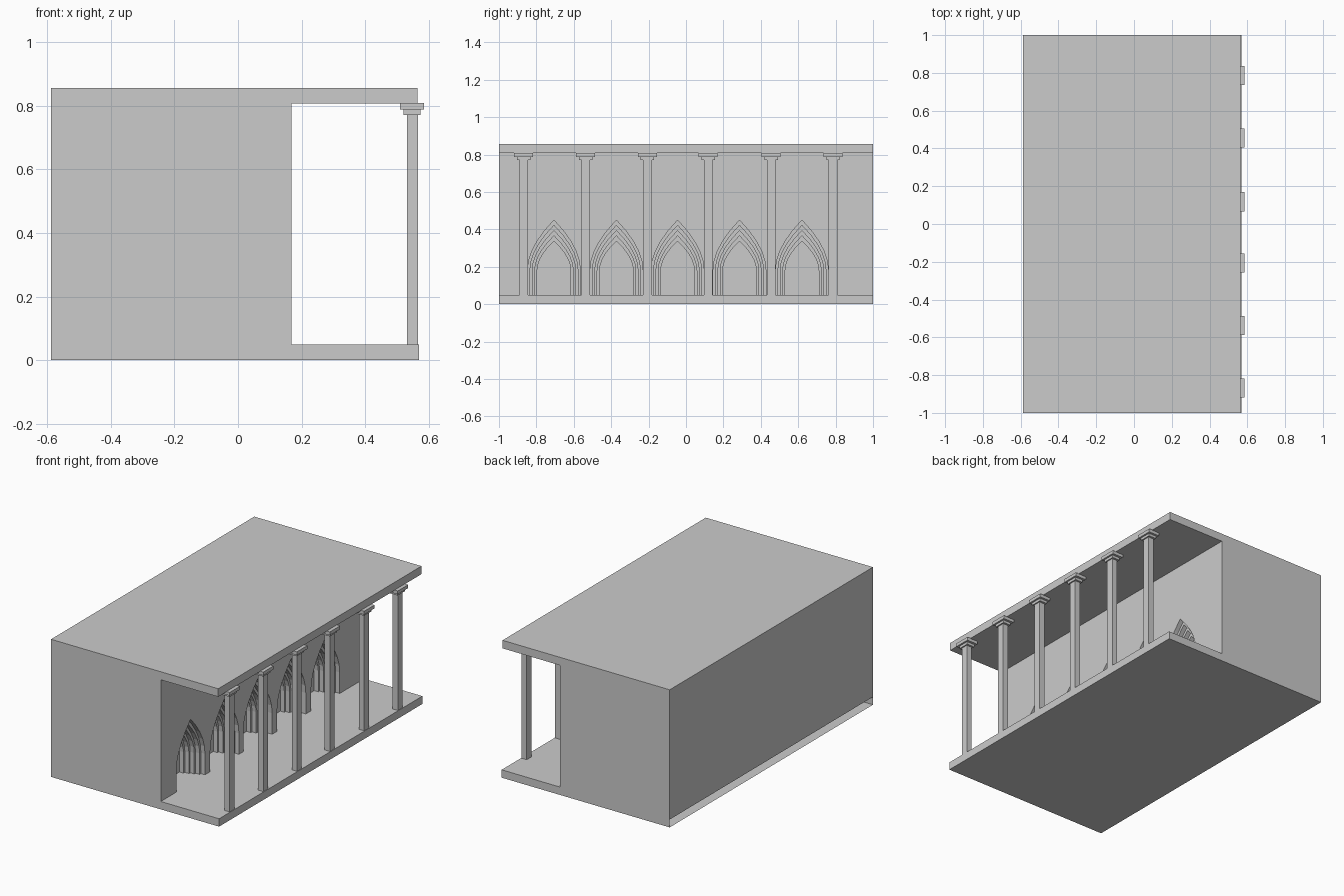
import bpy, bmesh

if "Cube" in bpy.data.objects:
    bpy.data.objects.remove(bpy.data.objects["Cube"])

COLUMN_Y = [-0.868, -0.537, -0.206, 0.118, 0.455, 0.786]
ARCH_Y = [-0.706, -0.372, -0.045, 0.286, 0.62]
FLOOR_Z, WALL_X = 0.049, 0.168


def finish(bm, name):
    bmesh.ops.recalc_face_normals(bm, faces=bm.faces)
    mesh = bpy.data.meshes.new(name)
    bm.to_mesh(mesh)
    bm.free()
    obj = bpy.data.objects.new(name, mesh)
    bpy.context.collection.objects.link(obj)
    return obj


def extrude(bm, points, offset):
    face = bm.faces.new([bm.verts.new(p) for p in points])
    out = bmesh.ops.extrude_face_region(bm, geom=[face], use_keep_orig=True)
    moved = [g for g in out["geom"] if isinstance(g, bmesh.types.BMVert)]
    bmesh.ops.translate(bm, verts=moved, vec=offset)


def add_box(bm, x0, x1, y0, y1, z0, z1):
    extrude(bm, [(x0, y0, z0), (x1, y0, z0), (x1, y0, z1), (x0, y0, z1)], (0, y1 - y0, 0))


def arch_outline(w, apex, spring=0.18, steps=5):
    """Pointed arch as (y, z) points, from lower right round to lower left."""
    ctrl = spring + (apex - spring) * 0.46
    half = [(w, FLOOR_Z)]
    for i in range(steps):
        t = i / steps
        half.append((w * (1 - t * t),
                     (1 - t) ** 2 * spring + 2 * t * (1 - t) * ctrl + t * t * apex))
    return half + [(0, apex)] + [(-y, z) for y, z in reversed(half)]


# Main block with overhanging roof
bm = bmesh.new()
profile = [(-0.588, FLOOR_Z), (WALL_X, FLOOR_Z), (WALL_X, 0.807),
           (0.564, 0.807), (0.564, 0.857), (-0.588, 0.857)]
extrude(bm, [(x, -1, z) for x, z in profile], (0, 2, 0))
block = finish(bm, "building_block")

# Stepped pointed niches, each step narrower and deeper
for i in range(5):
    bm = bmesh.new()
    outline = arch_outline(0.141 - 0.0128 * i, 0.449 - 0.028 * i)
    for cy in ARCH_Y:
        pts = [(WALL_X + 0.05, cy + y, z if z > FLOOR_Z else z - 0.02) for y, z in outline]
        extrude(bm, pts, (-0.05 - 0.028 * (i + 1), 0, 0))
    cutter = finish(bm, f"niche_cutter_{i + 1}")
    cutter.hide_render = True
    cutter.hide_viewport = True
    mod = block.modifiers.new(f"niche_{i + 1}", "BOOLEAN")
    mod.operation = "DIFFERENCE"
    mod.solver = "EXACT"
    mod.object = cutter

# Floor slab, open along its back edge
bm = bmesh.new()
add_box(bm, -0.588, 0.57, -1, 1, 0, FLOOR_Z)
back = [f for f in bm.faces if all(v.co.x < -0.58 for v in f.verts)]
bmesh.ops.delete(bm, geom=back, context="FACES_ONLY")
finish(bm, "floor_slab")

# Square columns with two-step capitals
for n, cy in enumerate(COLUMN_Y, 1):
    bm = bmesh.new()
    for x0, x1, hy, z0, z1 in [(0.531, 0.567, 0.023, FLOOR_Z, 0.772),
                               (0.521, 0.575, 0.036, 0.772, 0.788),
                               (0.510, 0.586, 0.051, 0.788, 0.809)]:
        add_box(bm, x0, x1, cy - hy, cy + hy, z0, z1)
    finish(bm, f"column_{n}")
